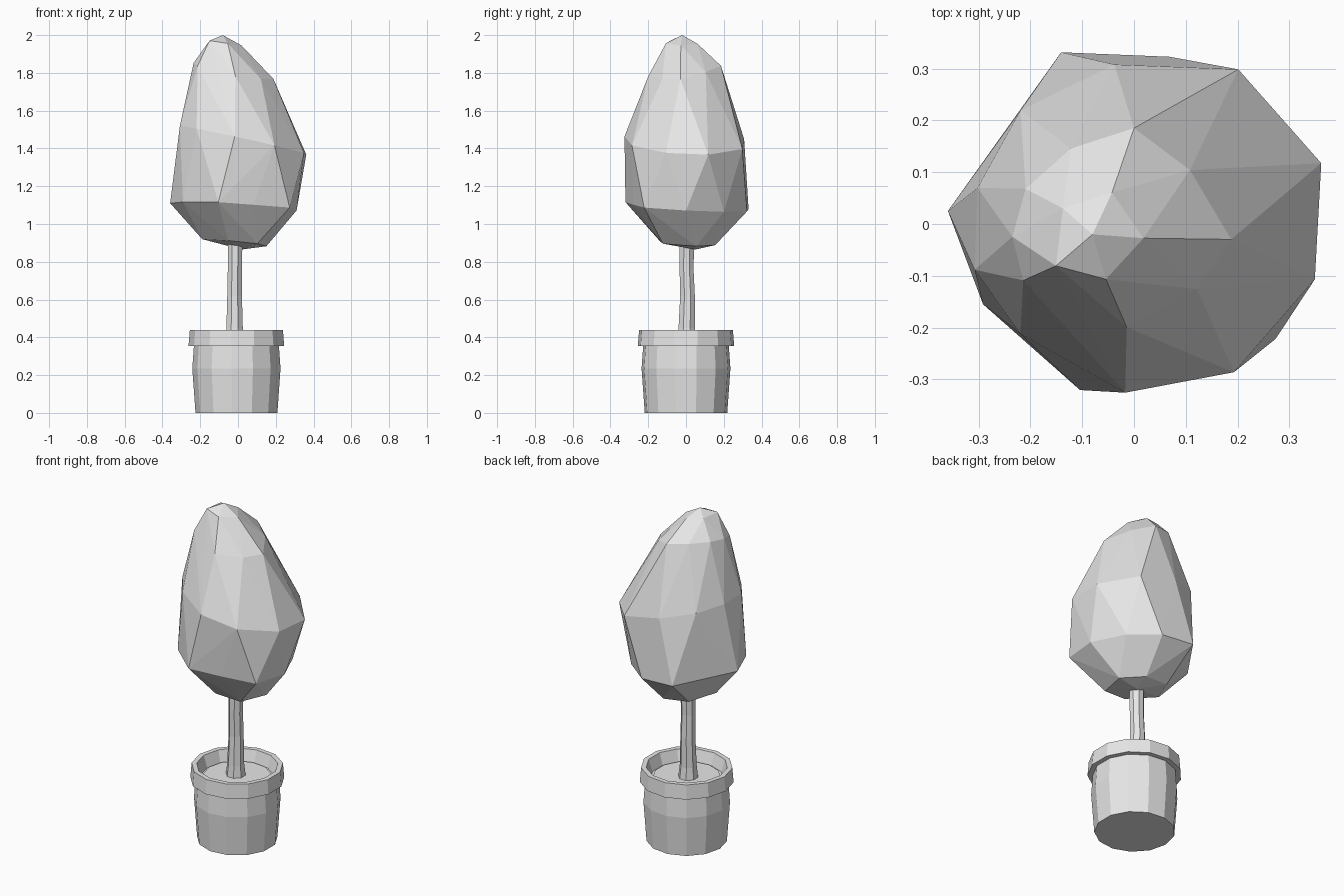
import bpy
import bmesh
from math import radians, cos, sin, pi
from mathutils import Vector

cube = bpy.data.objects.get("Cube")
if cube:
    bpy.data.objects.remove(cube, do_unlink=True)

grey = bpy.data.materials.new("plain grey")
grey.use_nodes = True
colour = (0.8, 0.8, 0.8, 1)
grey.diffuse_color = colour
grey.node_tree.nodes["Principled BSDF"].inputs["Base Color"].default_value = colour


def finish(bm, name):
    """Turn a bmesh into a flat shaded grey object."""
    bmesh.ops.recalc_face_normals(bm, faces=bm.faces[:])
    mesh = bpy.data.meshes.new(name)
    bm.to_mesh(mesh)
    bm.free()
    mesh.materials.append(grey)
    obj = bpy.data.objects.new(name, mesh)
    bpy.context.scene.collection.objects.link(obj)
    return obj


def loft(name, sections, sides, start=pi):
    """Join stacked polygons, each given as (radius, height, x, y), and cap the ends."""
    bm = bmesh.new()
    rings = []
    for radius, z, x, y in sections:
        angles = [start + 2 * pi * i / sides for i in range(sides)]
        rings.append([bm.verts.new((x + radius * cos(a), y + radius * sin(a), z)) for a in angles])
    for low, high in zip(rings, rings[1:]):
        for i in range(sides):
            j = (i + 1) % sides
            bm.faces.new((low[i], low[j], high[j], high[i]))
    bm.faces.new(rings[0])
    bm.faces.new(rings[-1])
    return finish(bm, name)


def lathe(name, profile, sides=13):
    return loft(name, [(r, z, -0.005, 0) for r, z in profile], sides)


# Pot body, overhanging rim with a hollow top, and soil
lathe("pot_body", [(0.22, 0), (0.237, 0.235), (0.228, 0.36)])
lathe("pot_rim", [(0.2, 0.355), (0.257, 0.355), (0.25, 0.44), (0.222, 0.44), (0.2, 0.37)])
lathe("soil", [(0.19, 0.36), (0.185, 0.38)])

# Slightly bent trunk, flared at the foot
loft("trunk", [(0.056, 0.37, -0.018, 0.005), (0.047, 0.45, -0.018, 0.004),
               (0.042, 0.62, -0.018, 0.008), (0.04, 0.76, -0.017, 0.003),
               (0.042, 0.95, -0.014, 0.005)], 8, pi / 8)


# Faceted crown: hull of tilted rings of (angle in degrees, radius)
crown = bmesh.new()


def crown_ring(z, tilt_x, tilt_y, corners, x=0, y=0):
    for angle, radius in corners:
        dx, dy = radius * cos(radians(angle)), radius * sin(radians(angle))
        crown.verts.new(Vector((x + dx, y + dy, z + tilt_x * dx + tilt_y * dy)))


crown_ring(2, 0, 0, [(0, 0)], -0.08, -0.02)
crown_ring(1.96, -0.15, 0, [(-10, 0.1), (62, 0.08), (145, 0.07), (225, 0.1), (285, 0.1)], -0.08, -0.01)
crown_ring(1.81, -0.2, 0.15, [(-9, 0.19), (44, 0.15), (90, 0.185), (130, 0.19), (162, 0.22),
                              (186, 0.236), (207, 0.24), (266, 0.2), (314, 0.175)])
crown_ring(1.45, -0.22, -0.03, [(18, 0.38), (56, 0.36), (97, 0.31), (135, 0.31), (167, 0.31),
                                (196, 0.32), (224, 0.305), (267, 0.326), (304, 0.345), (343, 0.365)])
crown_ring(1.09, -0.06, -0.06, [(0, 0.31), (42, 0.3), (78, 0.33), (113, 0.36), (176, 0.36),
                                (208, 0.33), (252, 0.337), (286, 0.29), (321, 0.352)])
crown_ring(0.9, -0.1, -0.05, [(20, 0.16), (75, 0.16), (130, 0.18), (185, 0.19), (250, 0.15), (310, 0.16)])
crown_ring(0.865, 0, 0, [(0, 0)], 0.02, 0.05)

result = bmesh.ops.convex_hull(crown, input=crown.verts[:])
loose = set(result["geom_interior"]) | set(result["geom_unused"])
bmesh.ops.delete(crown, geom=[v for v in loose if isinstance(v, bmesh.types.BMVert)], context="VERTS")
finish(crown, "crown")
